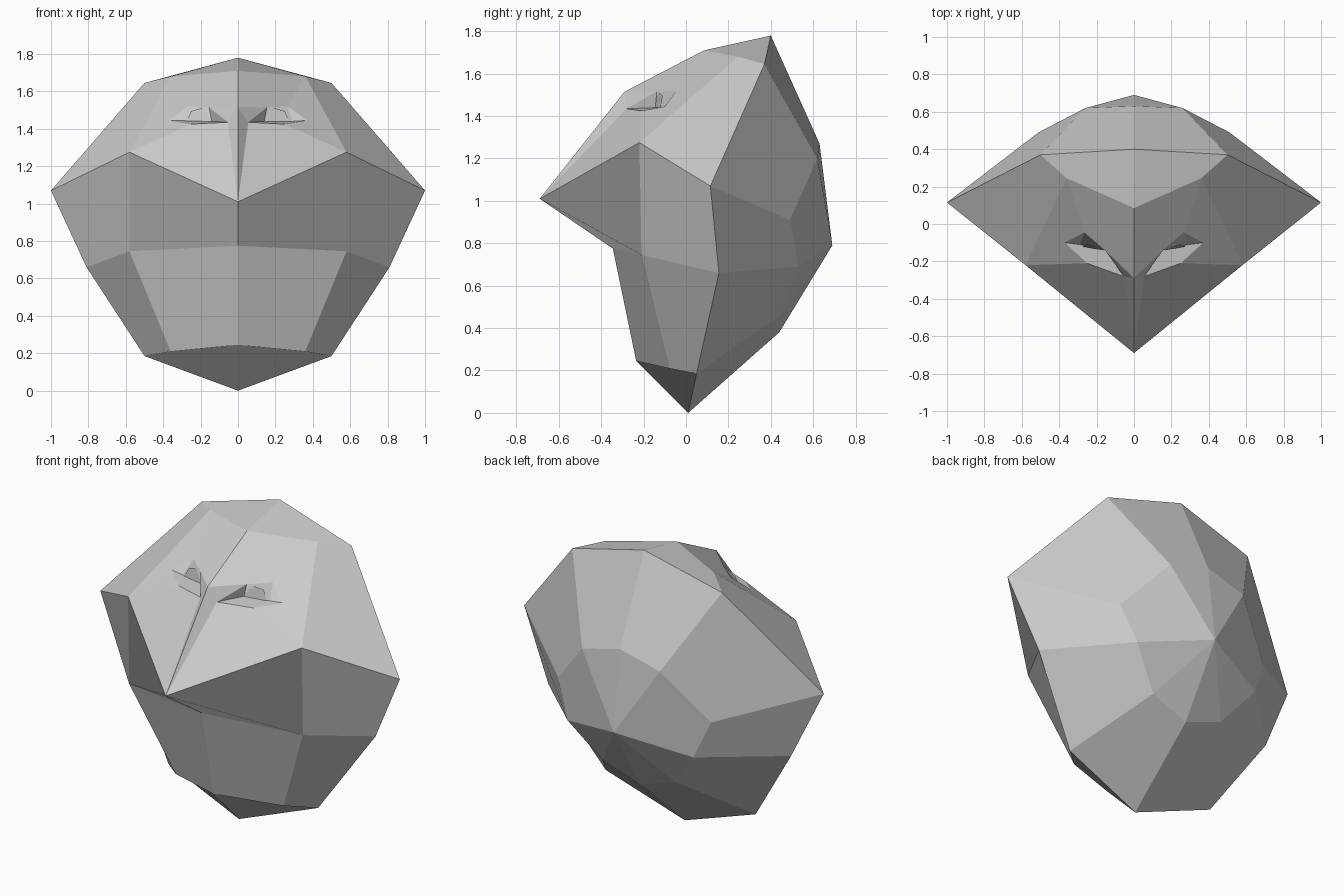
import bpy, bmesh

cube = bpy.data.objects.get("Cube")
if cube:
    bpy.data.objects.remove(cube, do_unlink=True)

grey = bpy.data.materials.new("plain_grey")
grey.use_nodes = True
colour = (0.6, 0.6, 0.6, 1)
grey.diffuse_color = colour
grey.node_tree.nodes["Principled BSDF"].inputs["Base Color"].default_value = colour


def half_object(name, build):
    """Build the +x half with bmesh and mirror it across x = 0."""
    bm = bmesh.new()
    build(bm)
    bmesh.ops.recalc_face_normals(bm, faces=bm.faces[:])
    mesh = bpy.data.meshes.new(name)
    bm.to_mesh(mesh)
    bm.free()
    mesh.materials.append(grey)
    obj = bpy.data.objects.new(name, mesh)
    bpy.context.collection.objects.link(obj)
    mirror = obj.modifiers.new("mirror", 'MIRROR')
    mirror.use_clip = True
    return obj


def strip(bm, ring_a, ring_b):
    """Join two open rings of equal length with quads."""
    for i in range(len(ring_a) - 1):
        bm.faces.new((ring_a[i], ring_a[i + 1], ring_b[i + 1], ring_b[i]))


def build_head(bm):
    def points(*coords):
        return [bm.verts.new(c) for c in coords]

    # Half rings, each from crown to chin
    rim = points((0, .40, 1.78), (.5, .37, 1.645), (1, .115, 1.07),
                 (.81, .155, .66), (.5, .05, .185), (0, .01, 0))
    front = points((0, .085, 1.71), (.36, .245, 1.68), (.58, -.22, 1.275),
                   (.58, -.21, .745), (.36, -.08, .21), (0, -.235, .245))
    back = points((0, .63, 1.27), (.26, .62, 1.20), (.51, .49, .91),
                  (.42, .53, .69), (.24, .45, .465), (0, .44, .38))
    strip(bm, rim, front)
    strip(bm, rim, back)

    # Back of the head closes on one point
    pole, = points((0, .69, .79))
    for ids in ((0, 1), (1, 2, 3), (3, 4), (4, 5)):
        bm.faces.new([pole] + [back[i] for i in ids])

    # Nose, mouth and chin
    brow, nose, mouth = points((0, -.29, 1.515), (0, -.69, 1.01), (0, -.345, .775))
    crown, temple, cheek, jaw, chin_side, chin = front
    bm.faces.new((nose, cheek, jaw, mouth))
    bm.faces.new((mouth, jaw, chin_side, chin))

    # Eye socket: inner corner, upper rim, outer corner, lower lid, shelf
    inner, up_in, up_out, outer, lid = points(
        (.055, -.28, 1.435), (.155, -.14, 1.515), (.265, -.045, 1.52),
        (.37, -.10, 1.445), (.25, -.21, 1.425))
    shelf_in, shelf_out = points((.14, -.14, 1.44), (.29, -.11, 1.44))
    for face in ((crown, temple, up_out, up_in, brow),
                 (temple, cheek, outer, up_out),
                 (cheek, nose, inner, lid), (cheek, lid, outer),
                 (nose, brow, inner), (brow, up_in, inner),
                 (inner, up_in, shelf_in),
                 (up_in, up_out, shelf_out, shelf_in),
                 (up_out, outer, shelf_out),
                 (inner, shelf_in, shelf_out, outer, lid)):
        bm.faces.new(face)


def build_eye(bm):
    # Small faceted eye plate standing on the lid shelf
    outline = [(.14, -.145, 1.44), (.17, -.14, 1.49), (.195, -.125, 1.51),
               (.25, -.11, 1.495), (.275, -.12, 1.44)]
    bm.faces.new([bm.verts.new(c) for c in outline])


half_object("head", build_head)
half_object("eyes", build_eye)
